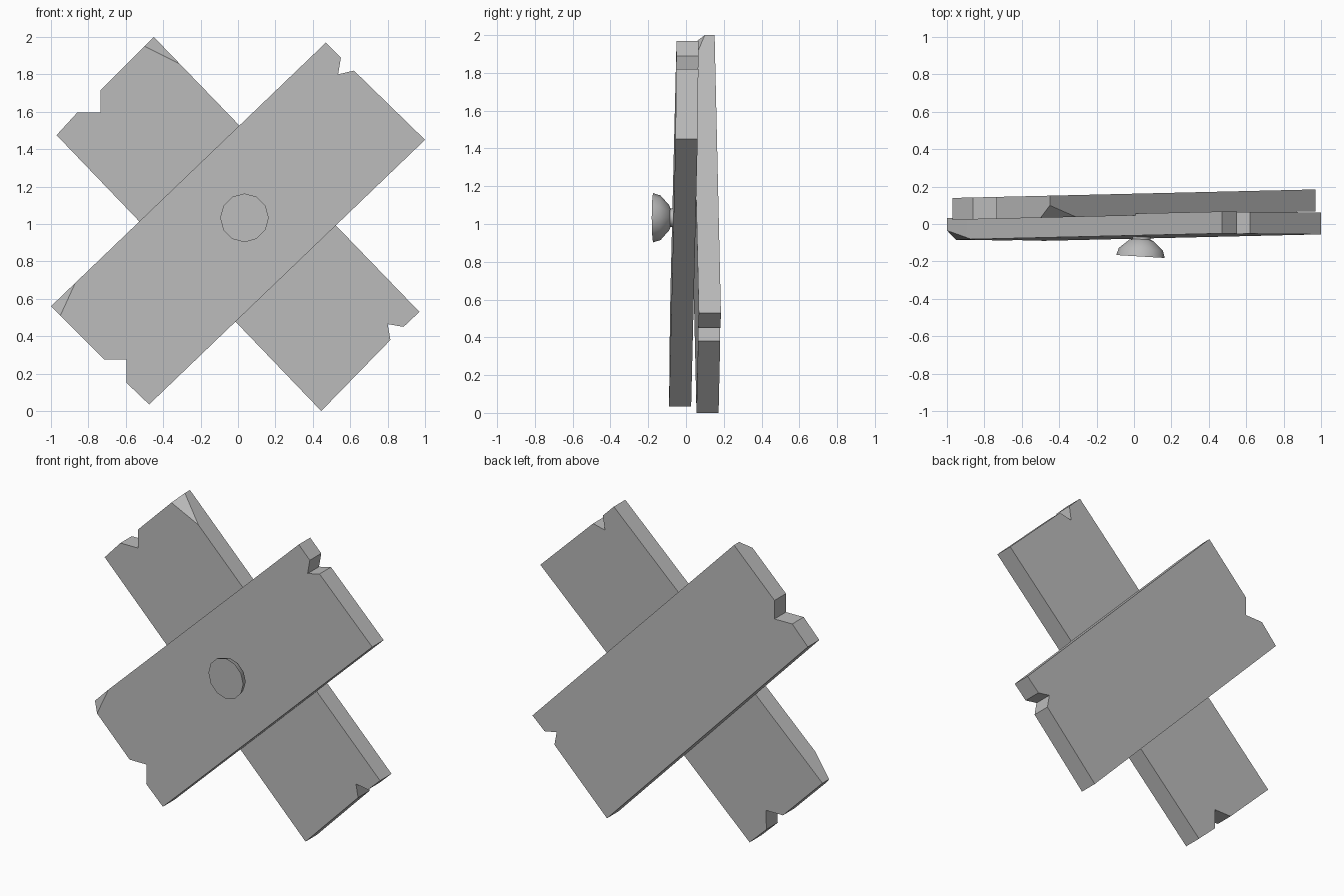
import bpy, bmesh, math
from mathutils import Vector

if "Cube" in bpy.data.objects:
    bpy.data.objects.remove(bpy.data.objects["Cube"], do_unlink=True)

THICK = 0.117

grey = bpy.data.materials.new("plain grey")
grey.use_nodes = True
grey.diffuse_color = (0.5, 0.5, 0.5, 1)
grey.node_tree.nodes["Principled BSDF"].inputs["Base Color"].default_value = (0.5, 0.5, 0.5, 1)


def finish(bm, name, angle):
    bmesh.ops.recalc_face_normals(bm, faces=bm.faces)
    mesh = bpy.data.meshes.new(name)
    bm.to_mesh(mesh)
    bm.free()
    mesh.materials.append(grey)
    obj = bpy.data.objects.new(name, mesh)
    bpy.context.collection.objects.link(obj)
    bpy.ops.object.select_all(action='DESELECT')
    obj.select_set(True)
    bpy.context.view_layer.objects.active = obj
    bpy.ops.object.shade_smooth_by_angle(angle=math.radians(angle))
    return obj


def plank(name, outline, plane, worn):
    """Notched board on a tilted plane; its second outline point is a worn corner."""
    a, b, c = plane
    bm = bmesh.new()
    front, back = [], []
    for i, (x, z) in enumerate(outline):
        y = a + b * x + c * z
        front.append(bm.verts.new((x, y + (worn if i == 1 else 0), z)))
        back.append(bm.verts.new((x, y + THICK, z)))
    bm.faces.new(front[:3])                  # worn corner facet
    bm.faces.new([front[0]] + front[2:])     # front face
    bm.faces.new(back)
    n = len(outline)
    for i in range(n):
        j = (i + 1) % n
        bm.faces.new((front[i], front[j], back[j], back[i]))
    return finish(bm, name, 25)


# Front board, rising to the left side
plank("front_plank",
      [(-0.95, 0.51), (-1.0, 0.56), (-0.87, 0.685), (0.47, 1.97), (0.55, 1.89),
       (0.535, 1.80), (0.62, 1.82), (1.0, 1.45), (-0.475, 0.035), (-0.595, 0.15),
       (-0.595, 0.275), (-0.715, 0.275)],
      (-0.087, 0.007, 0.017), 0.05)

# Back board, crossing behind it
plank("back_plank",
      [(-0.5, 1.95), (-0.45, 2.0), (-0.31, 1.855), (0.97, 0.53), (0.885, 0.45),
       (0.80, 0.465), (0.815, 0.38), (0.445, 0.0), (-0.97, 1.475), (-0.86, 1.595),
       (-0.735, 1.595), (-0.735, 1.715)],
      (0.045, 0.0235, 0.0), 0.065)

# Nail: lathed profile of (radius, depth), wide flat head narrowing to a neck
bm = bmesh.new()
SIDES = 12
rings = []
for r, y in [(0.13, -0.174), (0.118, -0.135), (0.065, -0.088), (0.048, -0.082), (0.048, -0.03)]:
    rings.append([bm.verts.new((r * math.cos(t), y, r * math.sin(t)))
                  for t in (math.tau * k / SIDES for k in range(SIDES))])
bm.faces.new(rings[0])
bm.faces.new(rings[-1])
for lower, upper in zip(rings, rings[1:]):
    for k in range(SIDES):
        m = (k + 1) % SIDES
        bm.faces.new((lower[k], lower[m], upper[m], upper[k]))
nail = finish(bm, "nail", 50)
nail.location = Vector((0.045, 0, 1.033))
nail.rotation_euler.z = -0.06
